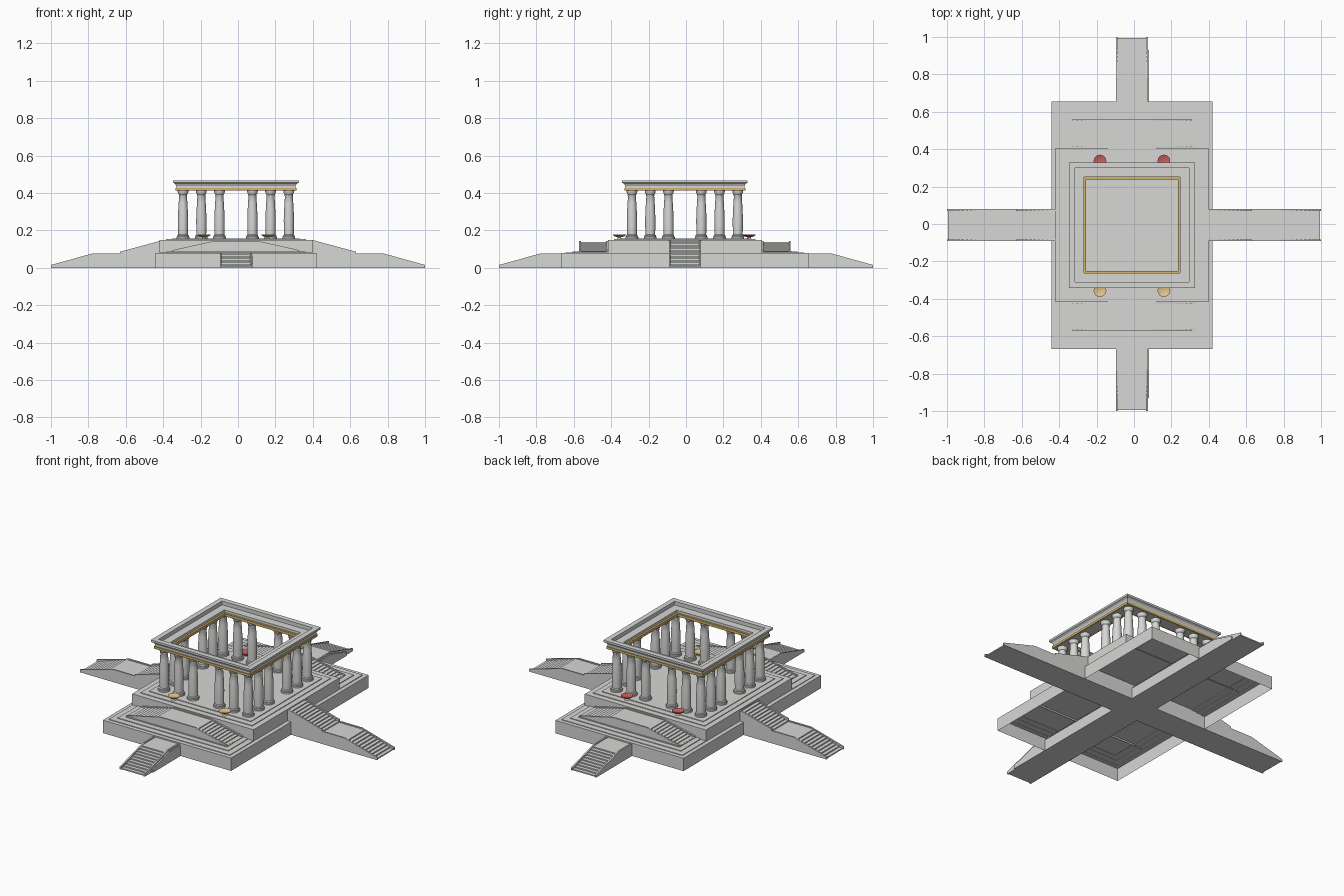
import bpy, bmesh, math

if "Cube" in bpy.data.objects:
    bpy.data.objects.remove(bpy.data.objects["Cube"])

CX, CY = -0.011, -0.006      # centre of the temple inside the stair cross


def material(name, rgb):
    m = bpy.data.materials.new(name)
    m.diffuse_color = (*rgb, 1)
    m.use_nodes = True
    m.node_tree.nodes["Principled BSDF"].inputs["Base Color"].default_value = m.diffuse_color
    return m


STONE = material("grey stone", (0.68, 0.68, 0.67))
GOLD = material("gold trim", (0.66, 0.45, 0.14))
SAND = material("pale gold", (0.78, 0.56, 0.25))
RED = material("dull red", (0.58, 0.12, 0.12))


def make(name, bm, mat, loc=(0, 0, 0), smooth=False):
    bmesh.ops.recalc_face_normals(bm, faces=bm.faces)
    me = bpy.data.meshes.new(name)
    bm.to_mesh(me)
    bm.free()
    me.materials.append(mat)
    ob = bpy.data.objects.new(name, me)
    ob.location = loc
    bpy.context.collection.objects.link(ob)
    if smooth:
        bpy.ops.object.select_all(action='DESELECT')
        ob.select_set(True)
        bpy.context.view_layer.objects.active = ob
        bpy.ops.object.shade_smooth_by_angle(angle=math.radians(35))
    return ob


def rect_rings(name, prof, mat, closed=False):
    """Stack of rectangles (half x, half y, z); capped on top, or closed into a frame."""
    bm = bmesh.new()
    rings = [[bm.verts.new((sx * hx, sy * hy, z)) for sx, sy in ((-1, -1), (1, -1), (1, 1), (-1, 1))]
             for hx, hy, z in prof]
    pairs = list(zip(rings, rings[1:]))
    if closed:
        pairs.append((rings[-1], rings[0]))
    else:
        bm.faces.new(rings[-1])
    for a, b in pairs:
        for i in range(4):
            j = (i + 1) % 4
            bm.faces.new((a[i], a[j], b[j], b[i]))
    return make(name, bm, mat, (CX, CY, 0))


def frame(name, prof, mat):
    return rect_rings(name, [(h, h, z) for h, z in prof], mat, True)


def lathe(name, prof, mat, loc, n=16):
    bm = bmesh.new()
    rings = [[bm.verts.new((r * math.cos(2 * math.pi * k / n), r * math.sin(2 * math.pi * k / n), z))
              for k in range(n)] for r, z in prof]
    for a, b in zip(rings, rings[1:]):
        for i in range(n):
            j = (i + 1) % n
            bm.faces.new((a[i], a[j], b[j], b[i]))
    bm.faces.new(rings[-1])
    bm.faces.new(rings[0])
    return make(name, bm, mat, loc, True)


def prism(name, half, axis, w0, w1, mid=0.0):
    """Mirror a half outline (run, z) and extrude it across from w0 to w1."""
    pts = [(-s, z) for s, z in reversed(half)] + list(half)
    bm = bmesh.new()
    sides = []
    for w in (w0, w1):
        sides.append([bm.verts.new((s + mid, w, z) if axis == 'X' else (w, s + mid, z)) for s, z in pts])
    a, b = sides
    bm.faces.new(a)
    bm.faces.new(b)
    for i in range(len(pts)):
        j = (i + 1) % len(pts)
        bm.faces.new((a[i], a[j], b[j], b[i]))
    return make(name, bm, STONE)


def steps(a, b, n):
    """Sawtooth from the high point a down to the low point b."""
    out = [a]
    for i in range(n):
        s = a[0] + (b[0] - a[0]) * (i + 1) / n
        out += [(s, a[1] + (b[1] - a[1]) * i / n), (s, a[1] + (b[1] - a[1]) * (i + 1) / n)]
    return out


def staircase(name, stringer, treads, axis, w0, w1, mid=0.0, t=0.009):
    prism(name + "_steps", treads, axis, w0 + t, w1 - t, mid)
    prism(name + "_stringer_a", stringer, axis, w0, w0 + t, mid)
    prism(name + "_stringer_b", stringer, axis, w1 - t, w1, mid)


# hollow lower base with shallow raised steps on top
rect_rings("lower_base", [(0.431, 0.661, 0), (0.431, 0.661, 0.078),
                          (0.407, 0.637, 0.078), (0.407, 0.637, 0.082),
                          (0.372, 0.602, 0.082), (0.372, 0.602, 0.086),
                          (0.340, 0.570, 0.086), (0.340, 0.570, 0.090)], STONE)

# upper terrace with the column platform
rect_rings("upper_terrace", [(0.408, 0.412, 0.080), (0.408, 0.412, 0.149),
                             (0.375, 0.378, 0.149), (0.375, 0.378, 0.153),
                             (0.342, 0.342, 0.153), (0.342, 0.342, 0.157)], STONE)

# side stairs: two flights with a landing, running through along x
staircase("side_stairs",
          [(0.40, 0.148), (0.63, 0.086), (0.63, 0.076), (0.78, 0.076), (1.0, 0.015), (1.0, 0)],
          steps((0.40, 0.142), (0.63, 0.070), 11) + steps((0.78, 0.070), (0.995, 0.0), 10),
          'X', CY - 0.085, CY + 0.085)

# front and back stairs: one flight, running through along y
staircase("front_back_stairs",
          [(0.78, 0.076), (1.0, 0.015), (1.0, 0)],
          steps((0.78, 0.070), (0.995, 0.0), 10),
          'Y', CX - 0.085, CX + 0.085)
prism("front_back_stair_side_plate", [(0.78, 0.066), (0.93, 0.022), (0.93, 0)],
      'Y', CX + 0.085, CX + 0.092)

# double stairs running sideways on the front and back of the terrace
for label, side in (("front", -1), ("back", 1)):
    w = sorted((CY + side * 0.565, CY + side * 0.412))
    staircase(label + "_double_stairs",
              [(0.115, 0.144), (0.338, 0.094), (0.338, 0.085)],
              steps((0.115, 0.138), (0.333, 0.085), 10),
              'X', w[0], w[1], CX)

# ring of columns, six to a side
COLUMN = [(0.034, 0.157), (0.034, 0.165), (0.031, 0.168), (0.031, 0.173), (0.026, 0.177),
          (0.027, 0.215), (0.0275, 0.255), (0.026, 0.300), (0.0235, 0.345), (0.021, 0.382),
          (0.023, 0.386), (0.022, 0.391), (0.028, 0.402), (0.029, 0.413)]
spots = (-0.283, -0.185, -0.088, 0.088, 0.185, 0.283)
first = None
for x in spots:
    for y in spots:
        if max(abs(x), abs(y)) < 0.28:
            continue
        if first is None:
            first = lathe("column", COLUMN, STONE, (CX + x, CY + y, 0))
        else:
            c = first.copy()
            c.location = (CX + x, CY + y, 0)
            bpy.context.collection.objects.link(c)

# beam with a stepped cornice, and gold bands on its outer and inner faces
frame("cornice", [(0.257, 0.412), (0.319, 0.412), (0.319, 0.438), (0.325, 0.449), (0.336, 0.455),
                  (0.336, 0.467), (0.305, 0.467), (0.305, 0.444), (0.257, 0.444)], STONE)
frame("outer_gold_band", [(0.318, 0.413), (0.324, 0.413), (0.324, 0.427), (0.318, 0.427)], GOLD)
frame("inner_gold_band", [(0.245, 0.413), (0.258, 0.413), (0.258, 0.429), (0.245, 0.429)], GOLD)

# offering bowls: pale gold in front, red at the back
for label, y, mat in (("front", -0.350, SAND), ("back", 0.343, RED)):
    for x in (-0.171, 0.171):
        loc = (CX + x, CY + y, 0)
        lathe(label + "_bowl_foot", [(0.016, 0.149), (0.014, 0.155), (0.009, 0.159), (0.010, 0.166)],
              STONE, loc)
        lathe(label + "_bowl", [(0.010, 0.164), (0.024, 0.167), (0.034, 0.174), (0.034, 0.178),
                                (0.029, 0.178), (0.022, 0.174)], mat, loc)
